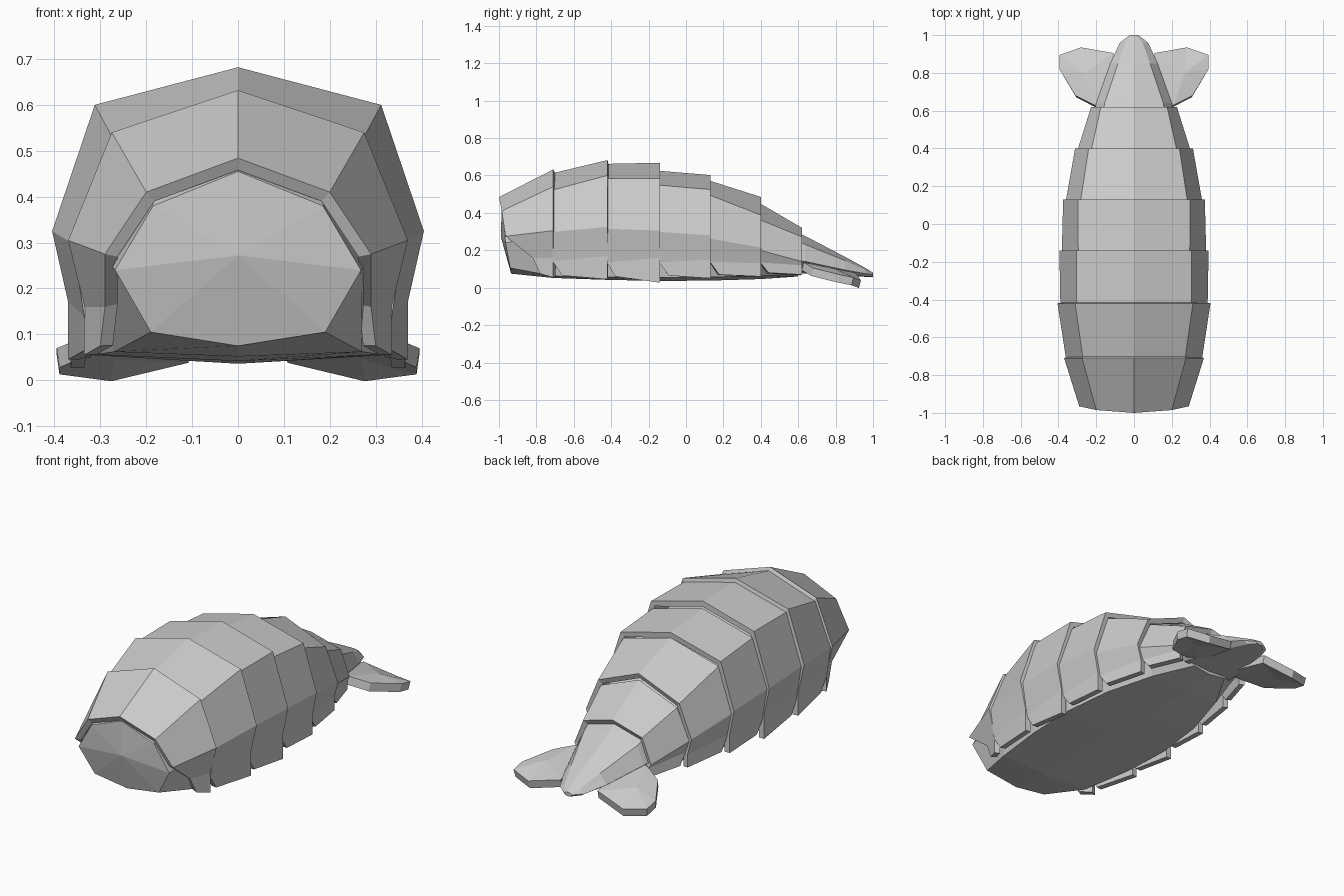
import bpy
import bmesh
from mathutils import Vector

cube = bpy.data.objects.get("Cube")
if cube:
    bpy.data.objects.remove(cube, do_unlink=True)

grey = bpy.data.materials.new("shell_grey")
grey.use_nodes = True
GREY = (0.6, 0.6, 0.6, 1)
grey.diffuse_color = GREY
bsdf = grey.node_tree.nodes["Principled BSDF"]
bsdf.inputs["Base Color"].default_value = GREY
bsdf.inputs["Roughness"].default_value = 0.8


def finish(name, bm, thickness=0):
    """Turn a bmesh into a flat shaded object, optionally thickened inward."""
    mesh = bpy.data.meshes.new(name)
    bm.to_mesh(mesh)
    bm.free()
    mesh.materials.append(grey)
    obj = bpy.data.objects.new(name, mesh)
    bpy.context.collection.objects.link(obj)
    if thickness:
        mod = obj.modifiers.new("thickness", "SOLIDIFY")
        mod.thickness = thickness
        mod.offset = -1
    return obj


def arch(half):
    """Mirror a half profile (centre first) into an arch from -x to +x."""
    return [(-x, y, z) for x, y, z in reversed(half[1:])] + list(half)


def skin(bm, rings, closed=False):
    rows = [[bm.verts.new(p) for p in ring] for ring in rings]
    for a, b in zip(rows, rows[1:]):
        n = len(a)
        for i in range(n if closed else n - 1):
            j = (i + 1) % n
            bm.faces.new((a[i], a[j], b[j], b[i]))
    return rows


def ring(y, top, sx, sz, wx, wz, lx, lz, bottom, shift=0):
    return arch([(0, y, top), (sx, y, sz), (wx, y, wz),
                 (lx, y, lz), (lx, y + shift, bottom)])


# Overlapping back plates: front ring, then the larger rear ring
head_front = arch([(0, -1, .484), (.2, -.985, .41), (.29, -.965, .275),
                   (.29, -.82, .16), (.3, -.78, .075)])
plates = [
    (head_front,
     ring(-.71, .632, .275, .54, .37, .305, .335, .16, .055)),
    (ring(-.713, .612, .27, .522, .36, .298, .335, .14, .065, .05),
     ring(-.42, .682, .312, .60, .405, .325, .37, .17, .045)),
    (ring(-.423, .662, .303, .583, .39, .315, .36, .135, .06, .045),
     ring(-.14, .668, .305, .585, .395, .305, .365, .16, .027)),
    (ring(-.143, .625, .295, .548, .382, .298, .355, .135, .065, .05),
     ring(.13, .602, .297, .525, .375, .28, .35, .15, .05)),
    (ring(.127, .572, .282, .495, .36, .262, .335, .14, .07, .05),
     ring(.40, .485, .24, .388, .312, .215, .29, .13, .06)),
    (ring(.397, .45, .225, .362, .297, .2, .275, .135, .08, .045),
     ring(.62, .32, .175, .272, .227, .14, .215, .12, .07)),
]
for number, pair in enumerate(plates, 1):
    bm = bmesh.new()
    skin(bm, pair)
    finish("back_plate_%d" % number, bm, .03)


# Inner body with a faceted front cap and a shallow belly
def body_ring(y, top, sx, sz, wx, wz, bx, bz, low):
    half = [(0, y, top), (sx, y, sz), (wx, y, wz), (bx, y, bz)]
    return arch(half) + [(0, y, low)]


cap = arch([(0, -.985, .455), (.185, -.975, .38), (.268, -.965, .24),
            (.19, -.94, .105)]) + [(0, -.935, .075)]
bm = bmesh.new()
rows = skin(bm, [
    cap,
    body_ring(-.71, .57, .24, .49, .3, .28, .27, .062, .052),
    body_ring(-.42, .61, .27, .54, .345, .3, .31, .056, .042),
    body_ring(-.14, .59, .265, .52, .34, .29, .32, .055, .036),
    body_ring(.13, .54, .25, .47, .32, .26, .29, .057, .038),
    body_ring(.40, .42, .2, .33, .265, .19, .21, .062, .046),
    body_ring(.60, .29, .15, .24, .185, .13, .1, .075, .06),
], closed=True)
centre = bm.verts.new((0, -.99, .272))
front = rows[0]
for i, v in enumerate(front):
    bm.faces.new((centre, front[(i + 1) % len(front)], v))
bm.faces.new(rows[-1])
bmesh.ops.recalc_face_normals(bm, faces=bm.faces)
finish("body", bm)

# Tapering tail point
bm = bmesh.new()
rows = skin(bm, [
    body_ring(.58, .305, .165, .255, .215, .15, .15, .09, .08),
    body_ring(.64, .275, .155, .23, .2, .14, .14, .085, .075),
    body_ring(.85, .165, .085, .145, .125, .095, .09, .07, .065),
    body_ring(.96, .105, .045, .095, .075, .075, .05, .06, .058),
    body_ring(1.0, .08, .012, .078, .022, .07, .015, .06, .058),
], closed=True)
bm.faces.new(rows[0])
bm.faces.new(rows[-1])
bmesh.ops.recalc_face_normals(bm, faces=bm.faces)
finish("tail_point", bm)

# Pair of tail fins: bent, thick plates sloping down to the rear
outline = [(.09, .62, .14), (.21, .63, .135), (.31, .68, .105),
           (.395, .82, .07), (.395, .895, .055), (.28, .935, .04),
           (.11, .905, .08)]
for side, name in ((1, "left_tail_fin"), (-1, "right_tail_fin")):
    bm = bmesh.new()
    upper = [bm.verts.new((side * x, y, z)) for x, y, z in outline]
    lower = [bm.verts.new(Vector((side * x * .985, y - .01, z - .042)))
             for x, y, z in outline]
    middle = [bm.verts.new((side * .27, .8, z)) for z in (.1, .045)]
    for i in range(len(outline)):
        j = (i + 1) % len(outline)
        bm.faces.new((upper[i], upper[j], middle[0]))
        bm.faces.new((lower[j], lower[i], middle[1]))
        bm.faces.new((upper[j], upper[i], lower[i], lower[j]))
    bmesh.ops.recalc_face_normals(bm, faces=bm.faces)
    finish(name, bm)
